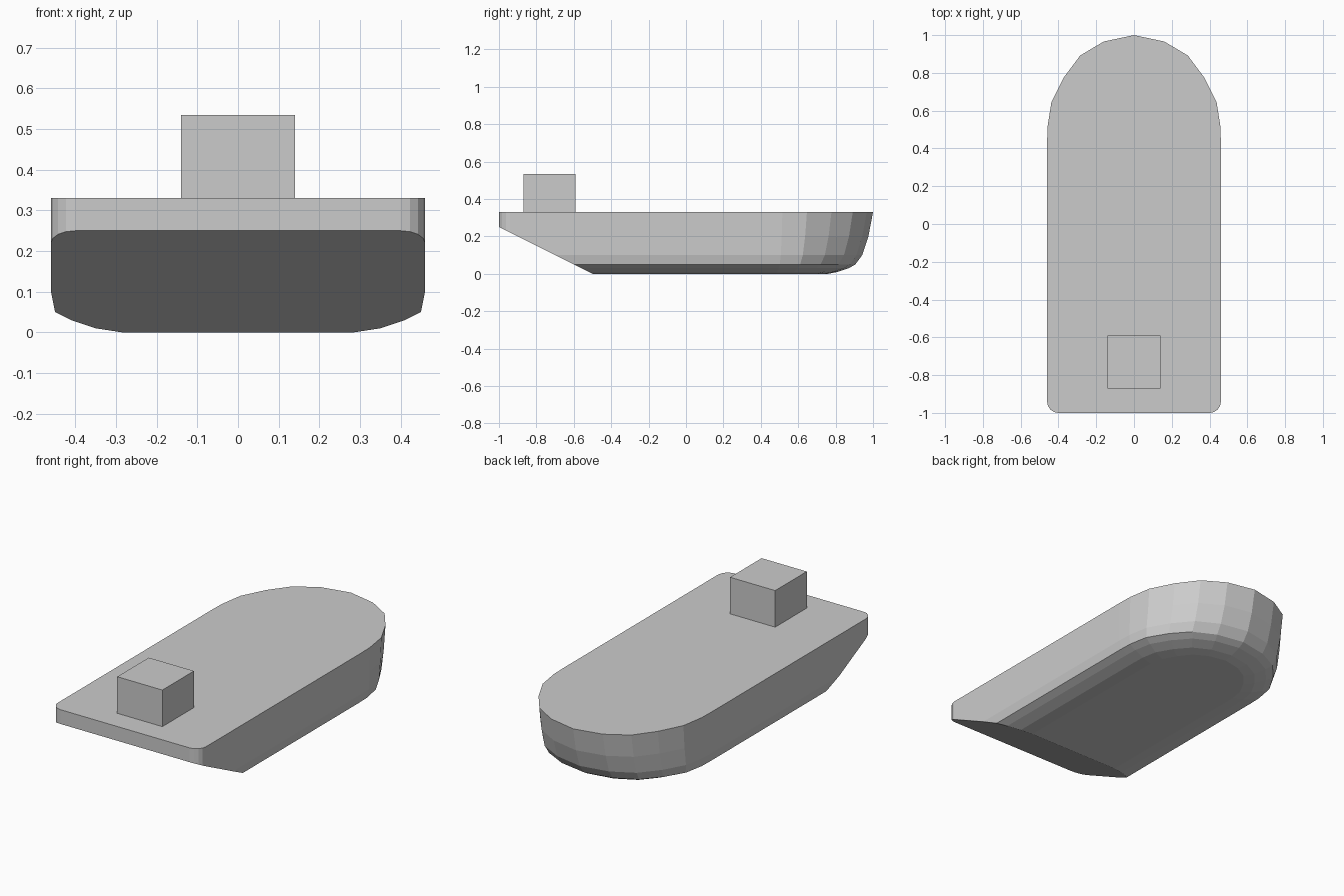
import bpy, bmesh, math
from mathutils import Vector

if "Cube" in bpy.data.objects:
    bpy.data.objects.remove(bpy.data.objects["Cube"])

# Hull levels: height, half width, y of the bow tip
LEVELS = [(0.0, 0.285, 0.76), (0.01, 0.35, 0.81), (0.03, 0.41, 0.87), (0.05, 0.45, 0.905),
          (0.1, 0.46, 0.942), (0.2, 0.46, 0.975), (0.33, 0.46, 1.0)]
# Bow outline: fraction of half width, fraction of bow length
BOW = [(1.0, 0.0), (0.995, 0.15), (0.95, 0.38), (0.805, 0.61), (0.62, 0.81), (0.35, 0.94)]
BOW_START = 0.43
DECK = 0.33


def outline(w, tip):
    r = 0.06
    side = []
    for i in range(5):  # rounded stern corner
        a = math.radians(-90 + 22.5 * i)
        side.append((w - r + r * math.cos(a), -1 + r + r * math.sin(a)))
    side += [(w * fx, BOW_START + (tip - BOW_START) * fy) for fx, fy in BOW]
    return side + [(0, tip)] + [(-x, y) for x, y in reversed(side)]


def add_object(name, bm):
    bmesh.ops.recalc_face_normals(bm, faces=bm.faces)
    mesh = bpy.data.meshes.new(name)
    bm.to_mesh(mesh)
    bm.free()
    obj = bpy.data.objects.new(name, mesh)
    bpy.context.collection.objects.link(obj)
    return obj


# Hull: stacked outlines, with a sloping cut under the stern
bm = bmesh.new()
rings = [[bm.verts.new((x, y, z)) for x, y in outline(w, tip)] for z, w, tip in LEVELS]
for low, high in zip(rings, rings[1:]):
    n = len(low)
    for i in range(n):
        j = (i + 1) % n
        bm.faces.new((low[i], low[j], high[j], high[i]))
bm.faces.new(rings[0][::-1])
bm.faces.new(rings[-1])
cut = bmesh.ops.bisect_plane(bm, geom=bm.verts[:] + bm.edges[:] + bm.faces[:],
                             plane_co=Vector((0, -1, 0.25)),
                             plane_no=Vector((0, 0.25, 0.5)).normalized(), clear_inner=True)
edges = [e for e in bm.edges if e.is_boundary]
bmesh.ops.contextual_create(bm, geom=edges)
add_object("hull", bm)

# Wheelhouse block on the stern deck
bm = bmesh.new()
bmesh.ops.create_cube(bm, size=1)
bmesh.ops.scale(bm, vec=(0.28, 0.28, 0.205), verts=bm.verts)
bmesh.ops.translate(bm, vec=(0, -0.73, DECK + 0.1025), verts=bm.verts)
add_object("wheelhouse", bm)
